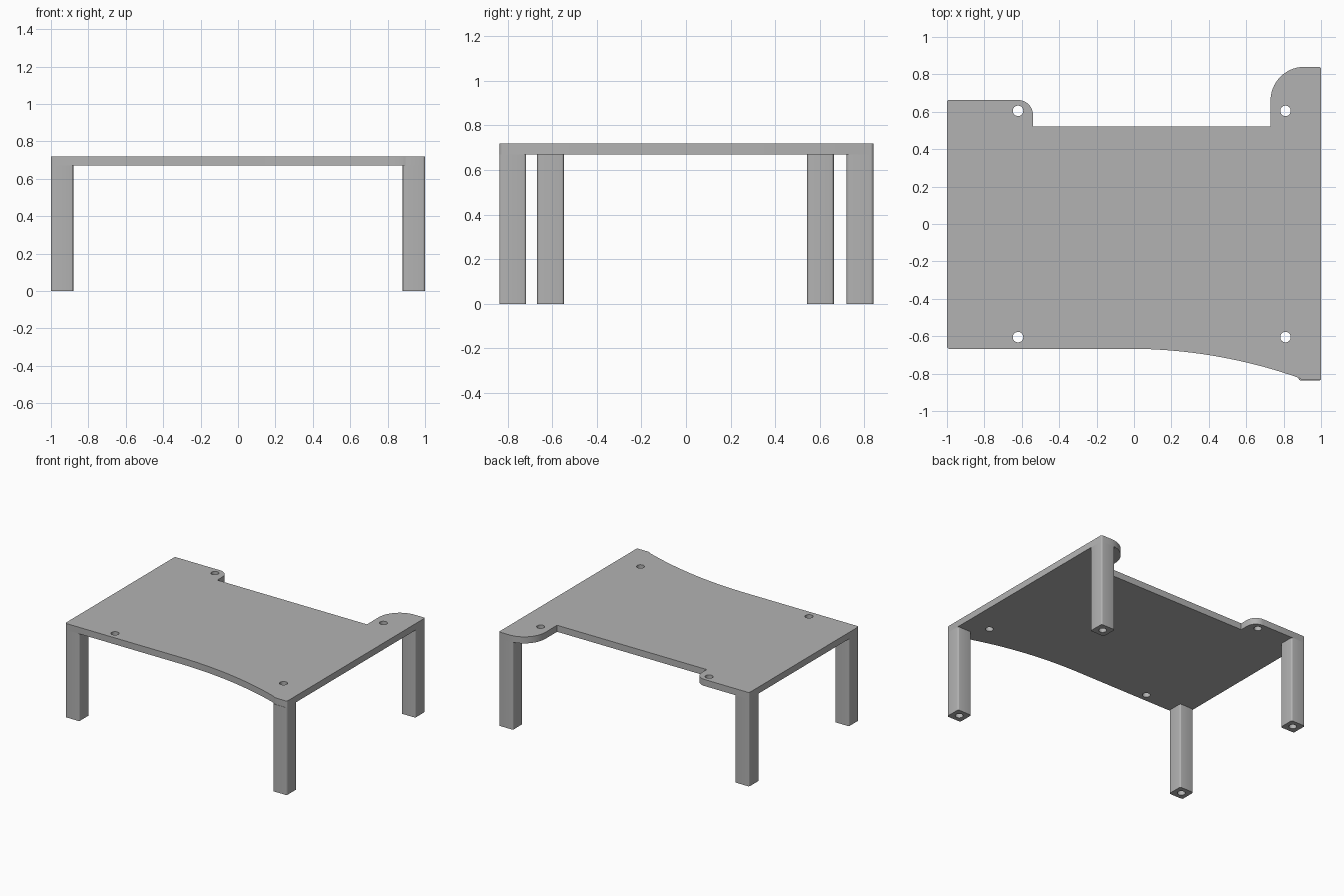
import bpy, bmesh
from math import cos, sin, radians, sqrt

cube = bpy.data.objects.get("Cube")
if cube:
    bpy.data.objects.remove(cube, do_unlink=True)

PLATE_Z, TOP_Z = 0.67, 0.72
LEG = 0.12

grey = bpy.data.materials.new("plain grey")
grey.use_nodes = True
grey.diffuse_color = (0.45, 0.45, 0.45, 1)
grey.node_tree.nodes["Principled BSDF"].inputs["Base Color"].default_value = grey.diffuse_color


def arc(cx, cy, r, start, end, steps=12):
    """Points along a circular arc, angles in degrees."""
    angles = [radians(start + (end - start) * i / steps) for i in range(steps + 1)]
    return [(cx + r * cos(a), cy + r * sin(a)) for a in angles]


def extrude(name, outline, z0, z1):
    """Solid prism from a counter-clockwise outline."""
    bm = bmesh.new()
    face = bm.faces.new([bm.verts.new((x, y, z0)) for x, y in outline])
    new = bmesh.ops.extrude_face_region(bm, geom=[face])["geom"]
    bmesh.ops.translate(bm, vec=(0, 0, z1 - z0),
                        verts=[v for v in new if isinstance(v, bmesh.types.BMVert)])
    bmesh.ops.recalc_face_normals(bm, faces=bm.faces)
    mesh = bpy.data.meshes.new(name)
    bm.to_mesh(mesh)
    bm.free()
    mesh.materials.append(grey)
    obj = bpy.data.objects.new(name, mesh)
    bpy.context.collection.objects.link(obj)
    return obj


def drill(obj, x, y, r, z0, z1):
    """Cut a round hole, then remove the cutter."""
    cutter = extrude("hole_cutter", arc(x, y, r, 0, 360, 32)[:-1], z0, z1)
    cutter.hide_render = True
    mod = obj.modifiers.new("hole", 'BOOLEAN')
    mod.operation, mod.solver, mod.object = 'DIFFERENCE', 'EXACT', cutter
    bpy.context.view_layer.objects.active = obj
    bpy.ops.object.modifier_apply(modifier=mod.name)
    bpy.data.objects.remove(cutter, do_unlink=True)


def smooth(obj):
    bpy.ops.object.select_all(action='DESELECT')
    obj.select_set(True)
    bpy.context.view_layer.objects.active = obj
    bpy.ops.object.shade_smooth_by_angle(angle=radians(20))


# Plate outline: swept front edge, two back lobes around a shallow recess
c = 0.012
R = 2.75
sweep = []
for i in range(25):
    dx = 0.91 * i / 24
    sweep.append((-0.03 + dx, -0.667 - R + sqrt(R * R - dx * dx)))
outline = (arc(-1 + c, -0.667 + c, c, 180, 270, 4) + sweep
           + [(0.895, -0.832), (0.91, -0.835)]
           + arc(1 - c, -0.835 + c, c, 270, 360, 4)
           + arc(1 - c, 0.84 - c, c, 0, 90, 4)
           + arc(0.91, 0.66, 0.18, 90, 180, 20)
           + [(0.73, 0.52), (-0.54, 0.52)]
           + arc(-0.62, 0.583, 0.08, 0, 90)
           + arc(-1 + c, 0.663 - c, c, 90, 180, 4))
plate = extrude("plate", outline, PLATE_Z, TOP_Z)
for x in (-0.62, 0.81):
    for y in (-0.605, 0.605):
        drill(plate, x, y, 0.028, PLATE_Z - 0.1, TOP_Z + 0.1)
smooth(plate)

# Square legs with softened corners and a blind hole in each foot
h = LEG / 2
for name, x, y in (("front_right_leg", -1 + h, -0.667 + h),
                   ("back_right_leg", -1 + h, 0.663 - h),
                   ("front_left_leg", 1 - h, -0.837 + h),
                   ("back_left_leg", 1 - h, 0.84 - h)):
    k = h - c
    section = []
    for sx, sy, a in ((1, 1, 0), (-1, 1, 90), (-1, -1, 180), (1, -1, 270)):
        section += arc(x + sx * k, y + sy * k, c, a, a + 90, 4)
    leg = extrude(name, section, 0, PLATE_Z)
    drill(leg, x, y, 0.028, -0.1, 0.3)
    smooth(leg)
